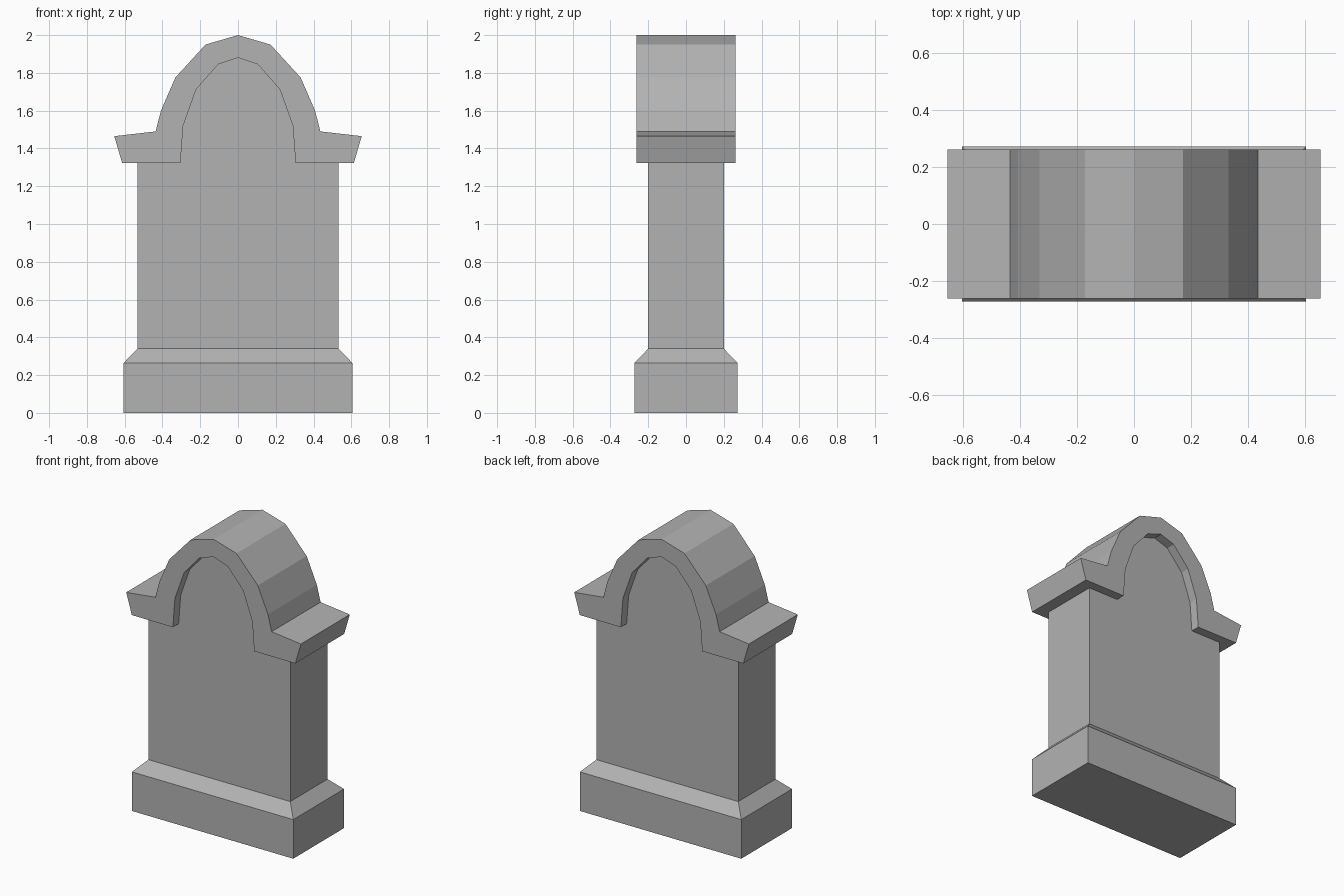
import bpy
import bmesh

cube = bpy.data.objects.get("Cube")
if cube:
    bpy.data.objects.remove(cube, do_unlink=True)

stone = bpy.data.materials.new("grey_stone")
stone.use_nodes = True
stone.diffuse_color = (0.45, 0.45, 0.45, 1)
stone.node_tree.nodes["Principled BSDF"].inputs["Base Color"].default_value = (0.45, 0.45, 0.45, 1)


def finish(name, bm):
    bmesh.ops.recalc_face_normals(bm, faces=bm.faces)
    mesh = bpy.data.meshes.new(name)
    bm.to_mesh(mesh)
    bm.free()
    mesh.materials.append(stone)
    obj = bpy.data.objects.new(name, mesh)
    bpy.context.collection.objects.link(obj)
    return obj


def mirrored(half):
    """Complete a right-hand outline that ends on the centre line."""
    return half + [(-x, z) for x, z in reversed(half[:-1])]


def extrude_profile(name, outline, depth):
    """Extrude an x-z outline evenly to the front and back."""
    bm = bmesh.new()
    face = bm.faces.new([bm.verts.new((x, -depth, z)) for x, z in outline])
    result = bmesh.ops.extrude_face_region(bm, geom=[face], use_keep_orig=True)
    moved = [v for v in result["geom"] if isinstance(v, bmesh.types.BMVert)]
    bmesh.ops.translate(bm, verts=moved, vec=(0, 2 * depth, 0))
    return finish(name, bm)


# Stepped base with a sloped upper edge
bm = bmesh.new()
rings = []
for hx, hy, z in [(0.605, 0.272, 0), (0.605, 0.272, 0.265), (0.532, 0.2, 0.34)]:
    rings.append([bm.verts.new((sx * hx, sy * hy, z))
                  for sx, sy in ((-1, -1), (1, -1), (1, 1), (-1, 1))])
for low, high in zip(rings, rings[1:]):
    for i in range(4):
        j = (i + 1) % 4
        bm.faces.new((low[i], low[j], high[j], high[i]))
bm.faces.new(rings[0])
bm.faces.new(rings[-1])
finish("base", bm)

# Upright slab, its arched top tucked inside the coping
slab = [(0.532, 0.3), (0.532, 1.4), (0.37, 1.4), (0.35, 1.55),
        (0.275, 1.74), (0.14, 1.9), (0, 1.94)]
extrude_profile("slab", mirrored(slab), 0.2)

# Arched coping with flared shoulders
outer = [(0.613, 1.322), (0.655, 1.465), (0.436, 1.49), (0.408, 1.6),
         (0.332, 1.775), (0.172, 1.95), (0, 2)]
inner = [(0.305, 1.322), (0.29, 1.52), (0.222, 1.712), (0.105, 1.845), (0, 1.88)]
extrude_profile("coping", mirrored(outer) + mirrored(inner)[::-1], 0.262)
